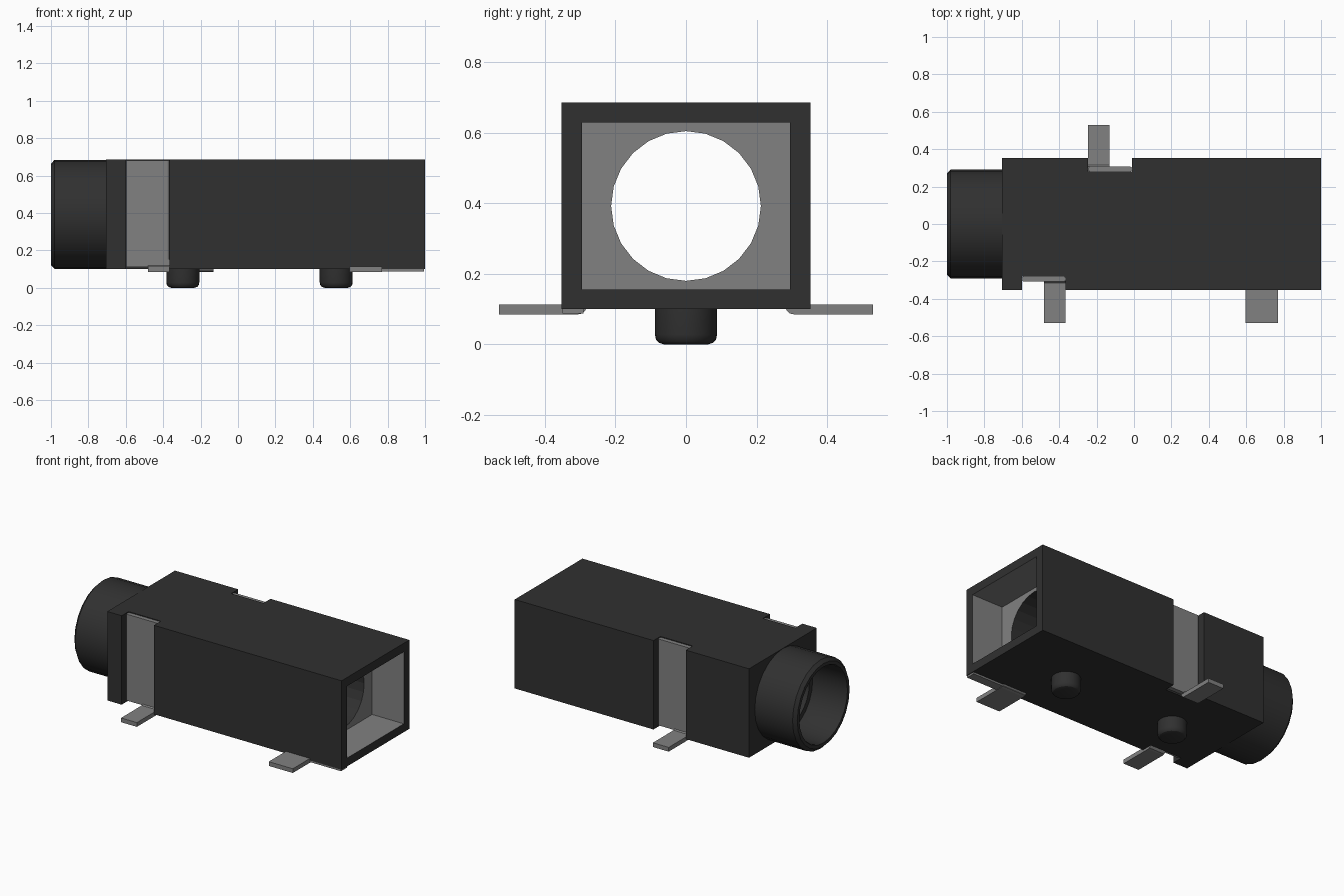
import bpy, bmesh
from math import pi, cos, sin, radians

old = bpy.data.objects.get("Cube")
if old:
    bpy.data.objects.remove(old, do_unlink=True)


def material(name, value):
    m = bpy.data.materials.new(name)
    m.use_nodes = True
    colour = (value, value, value, 1)
    m.diffuse_color = colour
    m.node_tree.nodes["Principled BSDF"].inputs["Base Color"].default_value = colour
    return m


BLACK = material("black plastic", 0.03)
METAL = material("grey metal", 0.22)
AXIS_Z = 0.392
HOLE = 0.212


def finish(name, bm, mat, smooth=False):
    bmesh.ops.recalc_face_normals(bm, faces=bm.faces)
    mesh = bpy.data.meshes.new(name)
    bm.to_mesh(mesh)
    bm.free()
    ob = bpy.data.objects.new(name, mesh)
    bpy.context.collection.objects.link(ob)
    mesh.materials.append(mat)
    if smooth:
        bpy.ops.object.select_all(action='DESELECT')
        ob.select_set(True)
        bpy.context.view_layer.objects.active = ob
        bpy.ops.object.shade_smooth_by_angle(angle=radians(30))
    return ob


def box(name, x, y, z, mat, bevel=0):
    bm = bmesh.new()
    bmesh.ops.create_cube(bm, size=1)
    for v in bm.verts:
        for i, (lo, hi) in enumerate((x, y, z)):
            v.co[i] = lo if v.co[i] < 0 else hi
    if bevel:
        upright = [e for e in bm.edges
                   if abs(e.verts[0].co.z - e.verts[1].co.z) > 0.1]
        bmesh.ops.bevel(bm, geom=upright, offset=bevel, segments=2,
                        profile=0.5, affect='EDGES')
    return finish(name, bm, mat)


def lathe(name, profile, place, mat, closed=False, sides=24):
    """Turn (radius, along) points round an axis; place maps them to 3D."""
    bm = bmesh.new()
    rings = []
    for r, a in profile:
        rings.append([bm.verts.new(place(r * cos(2 * pi * k / sides),
                                         r * sin(2 * pi * k / sides), a))
                      for k in range(sides)])
    pairs = list(zip(rings, rings[1:]))
    if closed:
        pairs.append((rings[-1], rings[0]))
    else:
        bm.faces.new(rings[0])
        bm.faces.new(rings[-1])
    for p, q in pairs:
        for k in range(sides):
            n = (k + 1) % sides
            bm.faces.new((p[k], p[n], q[n], q[k]))
    return finish(name, bm, mat, True)


def along_x(u, v, a):
    return (a, u, AXIS_Z + v)


# Housing with socket bore, open rear chamber and terminal notches
housing = box("housing", (-0.705, 1), (-0.352, 0.352), (0.1, 0.685), BLACK)
cutters = [
    box("chamber_cutter", (0.77, 1.1), (-0.295, 0.295), (0.155, 0.628), BLACK),
    lathe("bore_cutter", [(HOLE, -0.9), (HOLE, 0.9)], along_x, BLACK),
    box("front_notch_cutter", (-0.6, -0.365), (-0.5, -0.28), (0, 0.8), BLACK),
    box("back_notch_cutter", (-0.245, -0.01), (0.28, 0.5), (0, 0.8), BLACK),
]
for c in cutters:
    mod = housing.modifiers.new(c.name, 'BOOLEAN')
    mod.operation = 'DIFFERENCE'
    mod.solver = 'EXACT'
    mod.object = c
bpy.context.view_layer.update()
cut = bpy.data.meshes.new_from_object(
    housing.evaluated_get(bpy.context.evaluated_depsgraph_get()))
housing.modifiers.clear()
housing.data = cut
for c in cutters:
    bpy.data.objects.remove(c, do_unlink=True)

# Metal lining: every face that lies on the chamber walls
cut.materials.clear()
for m in (BLACK, METAL):
    cut.materials.append(m)
for p in cut.polygons:
    p.use_smooth = False
    corners = [cut.vertices[i].co for i in p.vertices]
    p.material_index = int(all(
        v.x > 0.765 and abs(v.y) < 0.3 and 0.15 < v.z < 0.635 for v in corners))

# Round socket barrel
lathe("socket_barrel",
      [(HOLE, -0.7), (0.2925, -0.7), (0.2925, -0.98), (0.272, -1),
       (0.25, -1), (0.245, -0.99), (0.245, -0.75), (HOLE, -0.75)],
      along_x, BLACK, closed=True)

# Locating pegs underneath
for name, px in (("left_peg", 0.525), ("right_peg", -0.295)):
    lathe(name, [(0.062, 0), (0.077, 0.005), (0.085, 0.014),
                 (0.088, 0.028), (0.088, 0.12)],
          lambda u, v, a: (px + u, v, a), BLACK)


# Bent solder feet
FOOT = [(0.28, 0.15), (0.28, 0.112), (0.284, 0.098), (0.293, 0.088),
        (0.306, 0.085), (0.53, 0.085), (0.53, 0.113), (0.315, 0.113),
        (0.308, 0.12), (0.308, 0.15)]


def foot(name, x0, x1, side):
    bm = bmesh.new()
    face = bm.faces.new([bm.verts.new((x0, side * y, z)) for y, z in FOOT])
    out = bmesh.ops.extrude_face_region(bm, geom=[face])["geom"]
    for v in out:
        if isinstance(v, bmesh.types.BMVert):
            v.co.x = x1
    if not any(f.calc_center_median().x < x0 + 1e-5 for f in bm.faces):
        bm.faces.new([v for v in bm.verts if v.co.x == x0])
    return finish(name, bm, METAL)


foot("front_right_foot", -0.48, -0.365, -1)
foot("front_left_foot", 0.595, 0.77, -1)
foot("back_foot", -0.245, -0.13, 1)

# Upright terminal strips and the strip below the rear edge
box("front_terminal", (-0.6, -0.365), (-0.308, -0.28), (0.112, 0.68), METAL, 0.012)
box("back_terminal", (-0.245, -0.01), (0.28, 0.308), (0.112, 0.68), METAL, 0.012)
box("rear_contact_strip", (0.595, 0.995), (-0.35, -0.29), (0.088, 0.102), METAL)
